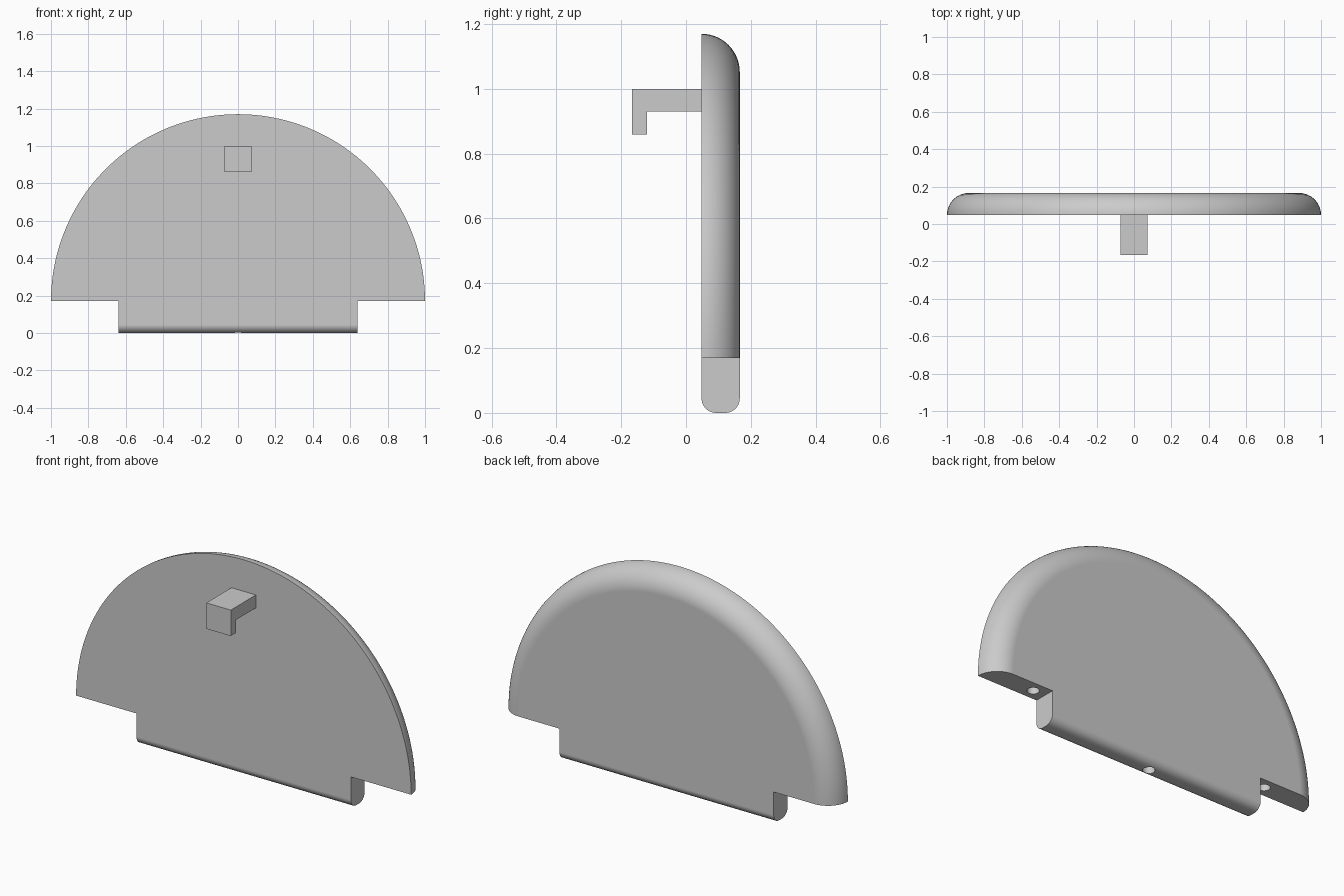
import bpy, bmesh
from math import sin, cos, pi, radians

cube = bpy.data.objects.get("Cube")
if cube:
    bpy.data.objects.remove(cube, do_unlink=True)

FRONT, BACK = 0.048, 0.166      # plate thickness in y
BASE = 0.17                     # height of the dome's flat bottom
THICK = BACK - FRONT
TAB = 0.64                      # half width of the bottom tab

grey = bpy.data.materials.new("plain_grey")
grey.use_nodes = True
colour = (0.6, 0.6, 0.6, 1)
grey.diffuse_color = colour
grey.node_tree.nodes["Principled BSDF"].inputs["Base Color"].default_value = colour


def finish(bm, name):
    bmesh.ops.recalc_face_normals(bm, faces=bm.faces)
    mesh = bpy.data.meshes.new(name)
    bm.to_mesh(mesh)
    bm.free()
    mesh.materials.append(grey)
    obj = bpy.data.objects.new(name, mesh)
    bpy.context.collection.objects.link(obj)
    return obj


def prism(name, outline, half_width):
    """Closed solid from a (y, z) outline, symmetric along x."""
    bm = bmesh.new()
    left, right = [[bm.verts.new((x, y, z)) for y, z in outline]
                   for x in (-half_width, half_width)]
    bm.faces.new(left)
    bm.faces.new(right[::-1])
    for i in range(len(outline)):
        bm.faces.new((left[i - 1], left[i], right[i], right[i - 1]))
    return finish(bm, name)


def arc(cy, cz, r, start, end, steps=10):
    angles = [radians(start + (end - start) * i / steps) for i in range(steps + 1)]
    return [(cy + r * cos(a), cz + r * sin(a)) for a in angles]


def drill(target, x, z):
    """Cut a round pin hole upwards into the underside."""
    bm = bmesh.new()
    bmesh.ops.create_cone(bm, cap_ends=True, segments=32, radius1=0.03,
                          radius2=0.03, depth=0.2)
    bmesh.ops.translate(bm, vec=(x, (FRONT + BACK) / 2, z), verts=bm.verts)
    cutter = finish(bm, "pin_hole_cutter")
    mod = target.modifiers.new("pin_hole", 'BOOLEAN')
    mod.operation, mod.object, mod.solver = 'DIFFERENCE', cutter, 'EXACT'
    bpy.context.view_layer.objects.active = target
    bpy.ops.object.modifier_apply(modifier=mod.name)
    bpy.data.objects.remove(cutter, do_unlink=True)


# Half-round plate: the back rim is rounded over the full thickness
bm = bmesh.new()
rim = arc(FRONT, 1 - THICK, THICK, 90, 0, 14)
STEPS = 96
rings = []
for i in range(STEPS + 1):
    a = pi * i / STEPS
    rings.append([bm.verts.new((r * cos(a), y, BASE + r * sin(a))) for y, r in rim])
for r0, r1 in zip(rings, rings[1:]):
    for j in range(len(rim) - 1):
        bm.faces.new((r0[j], r0[j + 1], r1[j + 1], r1[j]))
bm.faces.new([ring[0] for ring in rings])
bm.faces.new([ring[-1] for ring in rings])
bottom = bm.faces.new(rings[0] + rings[-1][::-1])
# Divide the underside where the tab begins and ends
under = [bottom]
for x in (-TAB, TAB):
    edges = {e for f in under for e in f.edges}
    verts = {v for f in under for v in f.verts}
    cut = bmesh.ops.bisect_plane(bm, geom=under + list(edges) + list(verts),
                                 plane_co=(x, 0, 0), plane_no=(1, 0, 0))
    under = [g for g in cut["geom"] if isinstance(g, bmesh.types.BMFace)]
plate = finish(bm, "half_round_plate")
for x in (-0.71, 0.71):
    drill(plate, x, BASE)

# Bottom tab with rounded lower edges
R = 0.045
tab = prism("bottom_tab", [(FRONT, BASE)] + arc(FRONT + R, R, R, 180, 270)
            + arc(BACK - R, R, R, 270, 360) + [(BACK, BASE)], TAB)
drill(tab, 0, 0)

# Weld tab and plate into one shell, dropping the hidden faces between them
bm = bmesh.new()
bm.from_mesh(plate.data)
bm.from_mesh(tab.data)
bpy.data.objects.remove(tab, do_unlink=True)
hidden = [f for f in bm.faces if abs(f.calc_center_median().x) < TAB - 0.01
          and all(abs(v.co.z - BASE) < 1e-4 for v in f.verts)]
bmesh.ops.delete(bm, geom=hidden, context='FACES')
bmesh.ops.remove_doubles(bm, verts=bm.verts, dist=1e-4)
bm.to_mesh(plate.data)
bm.free()

# Hook on the front
prism("front_hook", [(FRONT, 1.0), (-0.166, 1.0), (-0.166, 0.86), (-0.12, 0.86),
                     (-0.12, 0.93), (FRONT, 0.93)], 0.073)

# Smooth rounds, flat faces kept flat
bpy.ops.object.select_all(action='DESELECT')
plate.select_set(True)
bpy.context.view_layer.objects.active = plate
bpy.ops.object.shade_smooth_by_angle(angle=radians(30))
normals = plate.modifiers.new("weighted_normals", 'WEIGHTED_NORMAL')
normals.keep_sharp = True
